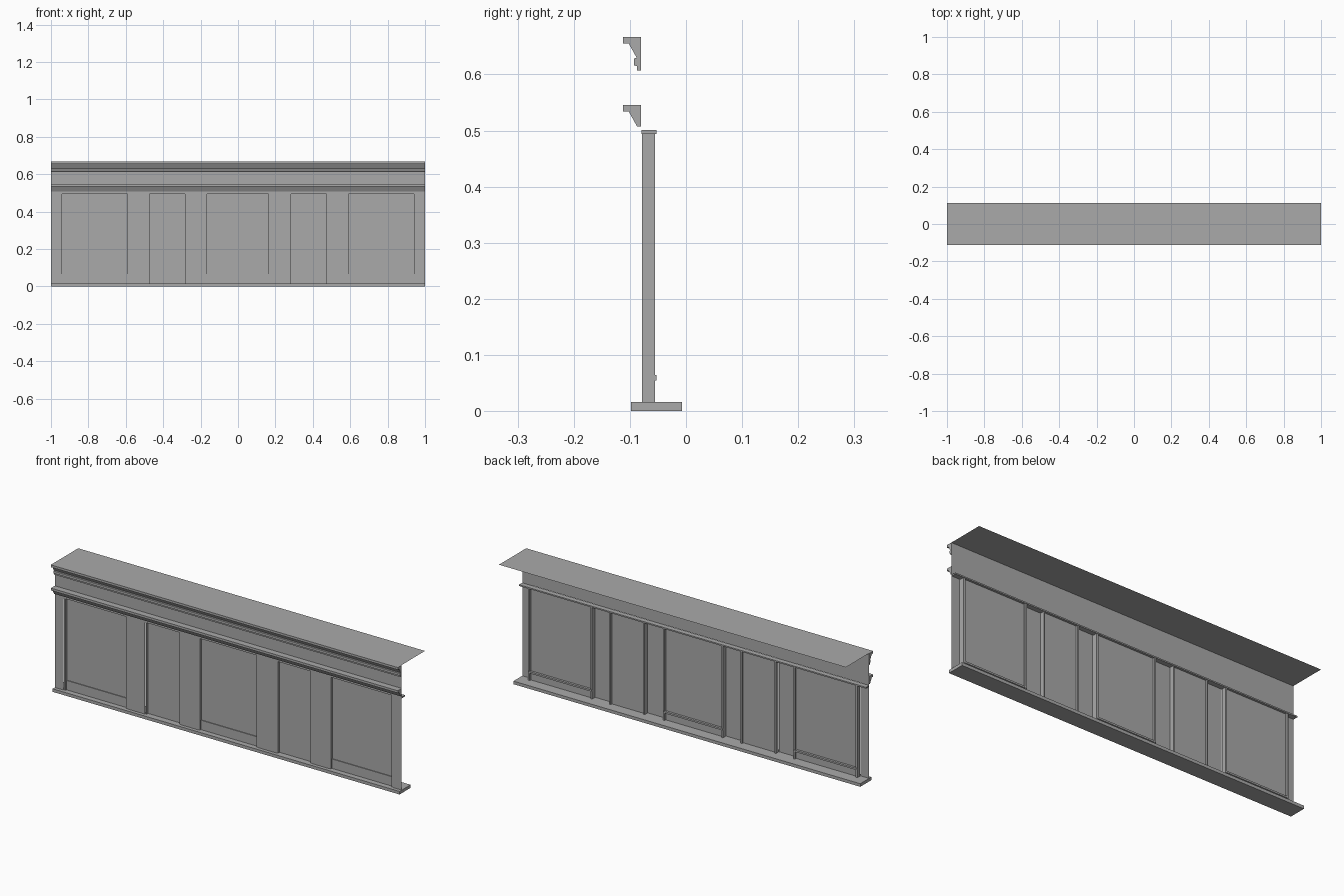
import bpy

cube = bpy.data.objects.get("Cube")
if cube:
    bpy.data.objects.remove(cube, do_unlink=True)

grey = bpy.data.materials.new("plain_grey")
grey.use_nodes = True
grey.diffuse_color = (0.4, 0.4, 0.4, 1)
grey.node_tree.nodes["Principled BSDF"].inputs["Base Color"].default_value = (0.4, 0.4, 0.4, 1)


def add_mesh(name, verts, faces):
    mesh = bpy.data.meshes.new(name)
    mesh.from_pydata(verts, [], faces)
    mesh.materials.append(grey)
    obj = bpy.data.objects.new(name, mesh)
    bpy.context.collection.objects.link(obj)
    return obj


def extrude_x(name, profile, x0, x1):
    """Closed (y, z) profile, listed counter-clockwise seen from +x."""
    n = len(profile)
    verts = [(x, y, z) for x in (x0, x1) for y, z in profile]
    faces = [(i, (i + 1) % n, n + (i + 1) % n, n + i) for i in range(n)]
    faces = [f[::-1] for f in faces]
    faces += [tuple(reversed(range(n))), tuple(range(n, 2 * n))]
    return add_mesh(name, verts, faces)


def box(name, x0, x1, y0, y1, z0, z1):
    return extrude_x(name, [(y0, z0), (y1, z0), (y1, z1), (y0, z1)], x0, x1)


def sheet(name, x0, x1, y, z0, z1):
    return add_mesh(name, [(x0, y, z0), (x1, y, z0), (x1, y, z1), (x0, y, z1)], [(0, 1, 2, 3)])


FRONT, BACK, PANE = -0.08, -0.055, -0.065
FLOOR, HEAD, TOP = 0.016, 0.501, 0.667
SILL = 0.065

# Base slab, fascia and flat roof
box("base_slab", -1, 1, -0.098, -0.007, 0, FLOOR)
sheet("fascia", -1, 1, FRONT, HEAD, TOP)
add_mesh("roof", [(-1, -0.112, 0.668), (1, -0.112, 0.668), (1, 0.112, 0.668), (-1, 0.112, 0.668)],
         [(0, 1, 2, 3)])

# Moulded cornices
extrude_x("upper_cornice", [
    (FRONT, TOP), (-0.112, TOP), (-0.112, 0.655), (-0.102, 0.655), (-0.088, 0.63),
    (-0.093, 0.628), (-0.093, 0.616), (-0.087, 0.615), (-0.087, 0.607), (FRONT, 0.607)], -1, 1)
extrude_x("lower_cornice", [
    (FRONT, 0.546), (-0.112, 0.546), (-0.112, 0.534), (-0.102, 0.534),
    (-0.087, 0.507), (FRONT, 0.507)], -1, 1)

# Head rail across the top of all openings
box("head_rail", -1, 1, FRONT + 0.001, -0.053, 0.494, HEAD)

# Windows and doors, left to right
openings = [("window", -0.95, -0.58), ("door", -0.48, -0.277), ("window", -0.175, 0.172),
            ("door", 0.277, 0.48), ("window", 0.58, 0.95)]
edge = -1
for kind, x0, x1 in openings:
    # Flat pier before each opening
    sheet("pier", edge, x0, FRONT, FLOOR, HEAD)
    edge = x1
    # Side posts and recessed panel
    w = 0.01 if kind == "window" else 0.007
    for px in (x0, x1 - w):
        box(kind + "_post", px, px + w, FRONT + 0.002, BACK, FLOOR, HEAD - 0.001)
    sheet(kind + "_panel", x0 + w, x1 - w, PANE, FLOOR, HEAD)
    # Low panel and sill bar under the windows
    if kind == "window":
        box("window_riser", x0 + w, x1 - w, PANE - 0.005, PANE - 0.001, FLOOR, SILL)
        box("window_sill", x0 + 0.001, x1 - 0.001, PANE - 0.004, -0.053, SILL - 0.01, SILL - 0.001)
sheet("pier", edge, 1, FRONT, FLOOR, HEAD)
